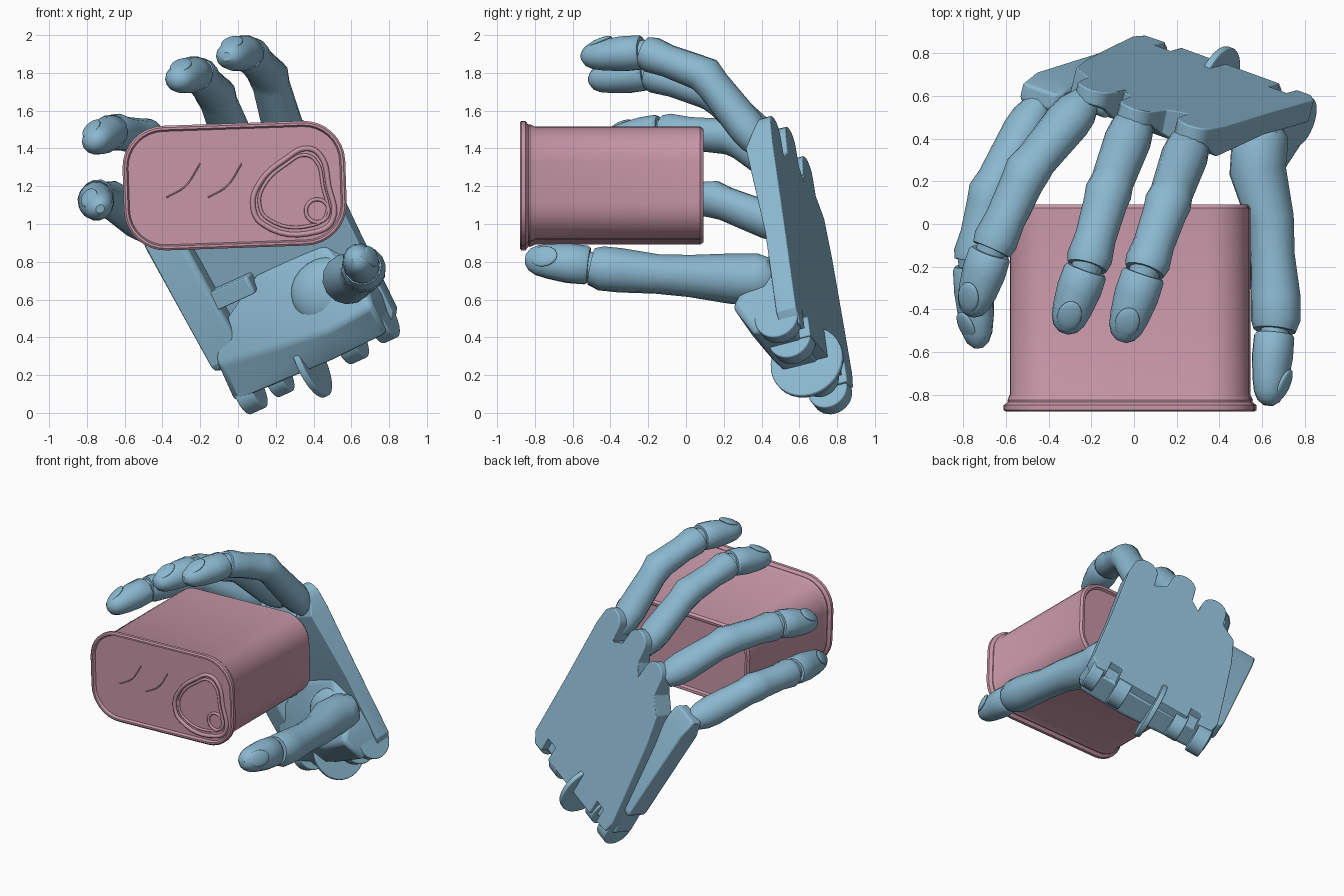
import bpy, bmesh, math
from mathutils import Vector, Matrix

cube = bpy.data.objects.get("Cube")
if cube:
    bpy.data.objects.remove(cube, do_unlink=True)


def material(name, colour):
    mat = bpy.data.materials.new(name)
    mat.use_nodes = True
    mat.diffuse_color = (*colour, 1)
    mat.node_tree.nodes["Principled BSDF"].inputs["Base Color"].default_value = (*colour, 1)
    return mat


BLUE = material("hand blue", (0.26, 0.48, 0.63))
PINK = material("tin pink", (0.57, 0.305, 0.385))

# Hand frame: local x runs down the hand, y towards the little finger, z out of its back
down = Vector((0.447, 0.12, -0.886)).normalized()
back = down.cross(Vector((-0.867, 0.313, -0.387))).normalized()
side = back.cross(down)
HAND = Matrix((down, side, back)).transposed().to_4x4()
HAND.translation = (0.27, 0.47, 1.53)


def finish(name, bm, mat, matrix=None, bevel=0):
    bmesh.ops.recalc_face_normals(bm, faces=bm.faces)
    mesh = bpy.data.meshes.new(name)
    bm.to_mesh(mesh)
    bm.free()
    mesh.materials.append(mat)
    obj = bpy.data.objects.new(name, mesh)
    bpy.context.collection.objects.link(obj)
    if matrix:
        obj.matrix_world = matrix
    if bevel:
        mod = obj.modifiers.new("soft edges", "BEVEL")
        mod.width, mod.segments = bevel, 3
    return obj


def loft(name, rings, mat, matrix=None):
    """Skin a list of closed rings and cap both ends."""
    bm = bmesh.new()
    loops = [[bm.verts.new(p) for p in ring] for ring in rings]
    n = len(loops[0])
    for a, b in zip(loops, loops[1:]):
        for i in range(n):
            j = (i + 1) % n
            bm.faces.new((a[i], a[j], b[j], b[i]))
    bm.faces.new(loops[0])
    bm.faces.new(loops[-1])
    return finish(name, bm, mat, matrix)


def hull(name, points, bevel=0.03):
    bm = bmesh.new()
    for p in points:
        bm.verts.new(p)
    result = bmesh.ops.convex_hull(bm, input=bm.verts)
    loose = [v for v in result["geom_interior"] if isinstance(v, bmesh.types.BMVert)]
    bmesh.ops.delete(bm, geom=loose, context="VERTS")
    return finish(name, bm, BLUE, HAND, bevel)


def lug(name, centre, radius, width):
    """Hinge disc whose axis runs across the hand."""
    bm = bmesh.new()
    bmesh.ops.create_cone(bm, cap_ends=True, segments=32, radius1=radius, radius2=radius, depth=width)
    place = HAND @ Matrix.Translation(centre) @ Matrix.Rotation(math.pi / 2, 4, "X")
    return finish(name, bm, BLUE, place, 0.008)


def ball(name, matrix):
    bm = bmesh.new()
    bmesh.ops.create_uvsphere(bm, u_segments=24, v_segments=14, radius=1)
    return finish(name, bm, BLUE, matrix)


def tube(name, path, up, flat=0.9, sides=14):
    """Round limb through (point, radius) stations."""
    pts = [Vector(p) for p, r in path]
    rings = []
    for i, (p, r) in enumerate(path):
        t = (pts[min(i + 1, len(pts) - 1)] - pts[max(i - 1, 0)]).normalized()
        s = t.cross(up).normalized()
        u = s.cross(t)
        angles = [math.tau * k / sides for k in range(sides)]
        rings.append([pts[i] + r * (math.cos(a) * s + flat * math.sin(a) * u) for a in angles])
    return loft(name, rings, BLUE)


def fingertip(name, start, end, r, up):
    """Last finger segment with a rounded end, a hinge pin and a sloping nail."""
    start, end = Vector(start), Vector(end)
    t = (end - start).normalized()
    profile = ((0.04, 0.9), (0.08, 1), (0.35, 1.02), (0.65, 0.9), (0.83, 0.77), (0.94, 0.56), (1, 0.25))
    tube(name + "_tip", [(start.lerp(end, f), r * k) for f, k in profile], up)
    tube(name + "_pin", [(start - t * r * 0.5, r * 0.7), (start + t * r * 0.5, r * 0.7)], up)
    s = t.cross(up).normalized()
    u = s.cross(t)
    along = (t - u * 0.36).normalized()
    frame = Matrix((s * r * 0.55, along * r * 0.75, s.cross(along) * r * 0.18)).transposed().to_4x4()
    frame.translation = start.lerp(end, 0.72) + u * r * 0.67
    ball(name + "_nail", frame)


def finger(name, base, middle, last, end, r):
    base, middle, last, end = (Vector(p) for p in (base, middle, last, end))
    up = (last - middle).normalized() - (end - last).normalized()
    up = up + (middle - base).normalized() - (last - middle).normalized()
    path = [(base, r * 0.72), (base.lerp(middle, 0.14), r * 0.97), (base.lerp(middle, 0.3), r * 1.05),
            (base.lerp(middle, 0.85), r * 0.96), (middle, r * 1.05), (middle.lerp(last, 0.15), r * 0.98),
            (middle.lerp(last, 0.6), r * 0.92), (middle.lerp(last, 0.88), r * 1.02), (last, r * 0.9)]
    tube(name, path, up)
    fingertip(name, last, end, r * 0.98, up)


# Four fingers, base to tip
finger("index_finger", (0.27, 0.41, 1.4), (0.16, 0.1, 1.79), (0.05, -0.22, 1.91), (-0.06, -0.55, 1.885), 0.105)
finger("middle_finger", (0.01, 0.5, 1.36), (-0.12, 0.15, 1.69), (-0.22, -0.2, 1.8), (-0.33, -0.51, 1.76), 0.105)
finger("ring_finger", (-0.23, 0.58, 1.24), (-0.5, 0.25, 1.46), (-0.67, -0.12, 1.49), (-0.77, -0.43, 1.43), 0.105)
finger("little_finger", (-0.45, 0.56, 0.97), (-0.68, 0.15, 1.13), (-0.76, -0.18, 1.14), (-0.73, -0.58, 1.08), 0.1)

# Thumb
thumb_up = Vector((0.9, -0.2, 0.35))
tube("thumb", [((0.63, 0.48, 0.71), 0.06), ((0.62, 0.45, 0.71), 0.11), ((0.59, 0.38, 0.71), 0.135),
               ((0.58, 0.25, 0.71), 0.135), ((0.64, 0.02, 0.725), 0.112), ((0.65, -0.15, 0.735), 0.105),
               ((0.665, -0.35, 0.755), 0.118), ((0.665, -0.45, 0.765), 0.118), ((0.66, -0.5, 0.775), 0.1)], thumb_up, 1)
fingertip("thumb", (0.66, -0.5, 0.78), (0.63, -0.85, 0.815), 0.105, thumb_up)
ball("thumb_mound", Matrix.Translation((0.5, 0.47, 0.63)) @ Matrix.Diagonal((0.22, 0.12, 0.2, 1)))

# Flat back of the hand: three rounded knuckle tabs above, two hinge notches below
outline = []
for kd, kl in ((0, 0), (-0.06, 0.28), (0, 0.54)):
    outline.append((kd + 0.15, kl - 0.1))
    for k in range(9):
        a = math.pi * k / 8
        outline.append((kd + 0.05 - 0.09 * math.sin(a), kl - 0.09 * math.cos(a)))
    outline.append((kd + 0.15, kl + 0.1))
outline += [(0.24, 0.75), (0.45, 0.8), (0.8, 0.85), (1.1, 0.89), (1.19, 0.87)]
for low, high in ((0.68, 0.76), (0.05, 0.14)):
    outline += [(1.2, high), (1.09, high), (1.09, low), (1.2, low)]
outline += [(1.2, -0.03), (1.13, -0.08), (0.65, -0.085)]
bm = bmesh.new()
face = bm.faces.new([bm.verts.new((d, l, 0)) for d, l in outline])
extruded = bmesh.ops.extrude_face_region(bm, geom=[face])["geom"]
for v in extruded:
    if isinstance(v, bmesh.types.BMVert):
        taper = min(max(v.co.x - 0.15, 0) / 0.5, 1)
        v.co.z = -0.07 - 0.08 * min(max(v.co.x, 0) / 0.15, 1) + 0.04 * taper
bmesh.ops.triangulate(bm, faces=[f for f in bm.faces if len(f.verts) > 4])
finish("palm_back", bm, BLUE, HAND, 0.015)

# Thick heel of the palm, deepest at the thumb
front = [(0.65, 0.1, -0.11), (0.85, -0.05, -0.15), (1.02, -0.07, -0.35), (1.05, 0.2, -0.35), (1.2, -0.04, -0.26),
         (1.21, 0.3, -0.26), (1.2, 0.9, -0.22), (0.98, 0.88, -0.25), (0.85, 0.85, -0.18), (0.65, 0.5, -0.14)]
hull("palm_heel", front + [(d, l, -0.06) for d, l, n in front])

# Separate little finger bone and its bracket
hull("little_finger_bone", [(d, l + w, n + h) for d, l, n, t in
                            ((0.13, 0.85, -0.17, 0.04), (0.26, 0.85, -0.17, 0.08), (1.02, 0.83, -0.14, 0.08))
                            for w in (-0.1, 0.1) for h in (-t, t)], 0.04)
hull("bone_bracket", [(d, l, n) for d in (0.62, 0.72) for l in (0.52, 0.85) for n in (-0.22, -0.08)], 0.015)

# Knuckle pins and wrist hinge
for i, (d, l, n) in enumerate(((0.08, 0, -0.08), (0.03, 0.28, -0.08), (0.09, 0.54, -0.08), (0.22, 0.85, -0.17))):
    lug(f"knuckle_pin_{i + 1}", (d, l, n), 0.06, 0.14)
for i, (d, l, r, w) in enumerate(((1.2, 0.83, 0.11, 0.1), (1.19, 0.65, 0.1, 0.09), (1.19, 0.45, 0.2, 0.035),
                                  (1.17, 0.2, 0.12, 0.1), (1.14, -0.01, 0.12, 0.09))):
    lug(f"wrist_lug_{i + 1}", (d, l, -0.12), r, w)

# Tin: rounded box lofted from back to front, tilted slightly
TIN = Matrix.Translation((-0.018, 0, 1.203)) @ Matrix.Rotation(-0.035, 4, "Y")


def tin_ring(y, grow):
    ring, r = [], 0.19 + grow
    for q, (sx, sz) in enumerate(((1, 1), (-1, 1), (-1, -1), (1, -1))):
        for k in range(9):
            a = math.pi / 2 * (q + k / 8)
            ring.append((sx * 0.37 + r * math.cos(a), y, sz * 0.11 + r * math.sin(a)))
    return ring


loft("tin", [tin_ring(y, g) for y, g in (
    (0.075, -0.04), (0.09, -0.03), (0.092, -0.012), (0.075, 0), (-0.8, 0), (-0.825, 0.012), (-0.835, 0.01),
    (-0.85, 0.03), (-0.872, 0.03), (-0.88, 0.02), (-0.88, 0.008), (-0.86, 0), (-0.86, -0.02))], PINK, TIN)


def wire(name, points, radius, cyclic=True):
    """Thin smooth raised line on the lid."""
    curve = bpy.data.curves.new(name, "CURVE")
    curve.dimensions = "3D"
    curve.bevel_depth, curve.bevel_resolution, curve.resolution_u = radius, 2, 6
    spline = curve.splines.new("BEZIER")
    spline.bezier_points.add(len(points) - 1)
    for bp, (x, z) in zip(spline.bezier_points, points):
        bp.co = (x, -0.862, z)
        bp.handle_left_type = bp.handle_right_type = "AUTO"
    spline.use_cyclic_u = cyclic
    curve.materials.append(PINK)
    bpy.context.collection.objects.link(bpy.data.objects.new(name, curve))


# Pull tab, rivet and faint embossed lines
tab = [(0.08, 1.09), (0.13, 1.0), (0.42, 0.96), (0.5, 1.02), (0.48, 1.2), (0.43, 1.37), (0.36, 1.4), (0.26, 1.35), (0.11, 1.21)]
wire("pull_tab_outer", tab, 0.014)
wire("pull_tab_inner", [(0.29 + (x - 0.29) * 0.84, 1.18 + (z - 1.18) * 0.84) for x, z in tab], 0.009)
wire("rivet", [(0.42 + 0.06 * math.cos(k), 1.07 + 0.06 * math.sin(k)) for k in
               (math.tau * i / 8 for i in range(8))], 0.01)
for i, shift in enumerate((0, 0.22)):
    wire(f"lid_emboss_{i + 1}", [(-0.38 + shift, 1.14), (-0.28 + shift, 1.2), (-0.2 + shift, 1.32)], 0.004, False)

# Smooth shading with crisp edges
for obj in bpy.context.collection.objects:
    if obj.type == "MESH":
        bpy.ops.object.select_all(action="DESELECT")
        obj.select_set(True)
        bpy.context.view_layer.objects.active = obj
        bpy.ops.object.shade_smooth_by_angle(angle=math.radians(35))
